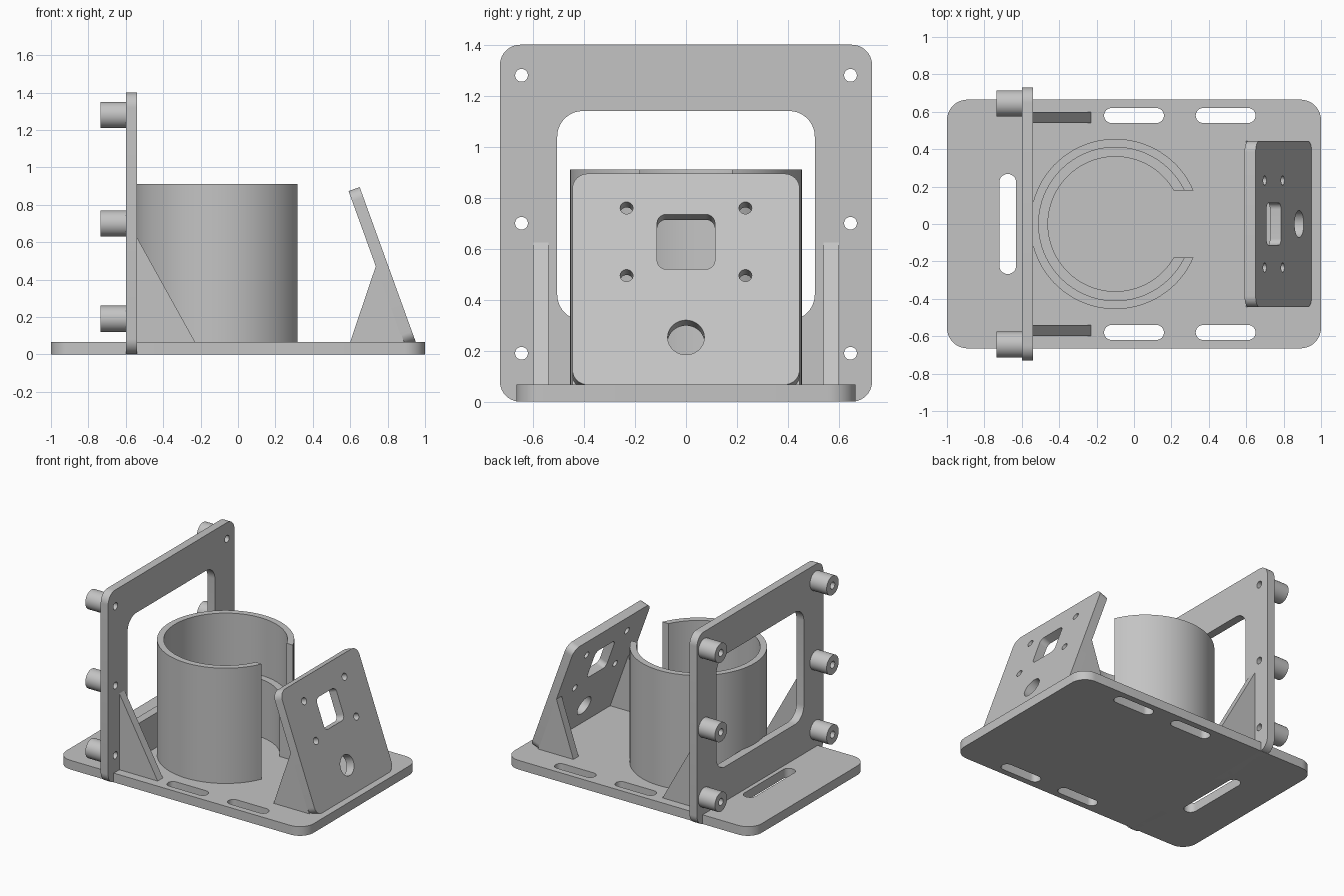
import bpy
import bmesh
from math import pi, sin, cos, asin, hypot, radians
from mathutils import Matrix, Vector

cube = bpy.data.objects.get("Cube")
if cube:
    bpy.data.objects.remove(cube, do_unlink=True)

# One plain grey material
grey = bpy.data.materials.new("plain_grey")
grey.use_nodes = True
colour = (0.55, 0.55, 0.55, 1)
grey.diffuse_color = colour
grey.node_tree.nodes["Principled BSDF"].inputs["Base Color"].default_value = colour

X, Y, Z = Vector((1, 0, 0)), Vector((0, 1, 0)), Vector((0, 0, 1))


def rounded(cx, cy, w, h, r, steps=10):
    """Rounded rectangle; becomes a slot or a circle when r is large."""
    pts = []
    for q, (sx, sy) in enumerate([(1, 1), (-1, 1), (-1, -1), (1, -1)]):
        for i in range(steps + 1):
            a = (q + i / steps) * pi / 2
            p = (cx + sx * (w / 2 - r) + r * cos(a), cy + sy * (h / 2 - r) + r * sin(a))
            if not pts or hypot(p[0] - pts[-1][0], p[1] - pts[-1][1]) > 1e-4:
                pts.append(p)
    if hypot(pts[0][0] - pts[-1][0], pts[0][1] - pts[-1][1]) < 1e-4:
        pts.pop()
    return pts


def circle(cx, cy, r):
    return rounded(cx, cy, 2 * r, 2 * r, r)


def open_ring(cx, outer, inner, half_gap, steps=72):
    """C-shaped outline whose gap faces +x with parallel ends."""
    def arc(r):
        start = asin(half_gap / r)
        angles = [start + (2 * pi - 2 * start) * i / steps for i in range(steps + 1)]
        return [(cx + r * cos(a), r * sin(a)) for a in angles]
    return arc(outer) + arc(inner)[::-1]


def prism(name, outlines, depth, origin=(0, 0, 0), u=X, v=Y):
    """Extrude an outline with holes by depth along u x v."""
    curve = bpy.data.curves.new(name, "CURVE")
    curve.dimensions = "2D"
    curve.fill_mode = "BOTH"
    curve.extrude = depth / 2
    for pts in outlines:
        spline = curve.splines.new("POLY")
        spline.points.add(len(pts) - 1)
        for point, (a, b) in zip(spline.points, pts):
            point.co = (a, b, 0, 1)
        spline.use_cyclic_u = True
    obj = bpy.data.objects.new(name, curve)
    bpy.context.collection.objects.link(obj)
    bpy.ops.object.select_all(action="DESELECT")
    obj.select_set(True)
    bpy.context.view_layer.objects.active = obj
    bpy.ops.object.convert(target="MESH")
    obj = bpy.context.view_layer.objects.active

    n = u.cross(v)
    place = Matrix((u, v, n)).transposed().to_4x4()
    place.translation = Vector(origin) + n * depth / 2
    bm = bmesh.new()
    bm.from_mesh(obj.data)
    bmesh.ops.remove_doubles(bm, verts=bm.verts, dist=1e-5)
    bm.transform(place)
    bmesh.ops.recalc_face_normals(bm, faces=bm.faces)
    bm.to_mesh(obj.data)
    bm.free()
    obj.data.materials.clear()
    obj.data.materials.append(grey)
    bpy.ops.object.shade_smooth_by_angle(angle=radians(30))
    return obj


BASE = 0.067

# Base plate with side slots and a cross slot
slots = [rounded(x, y, 0.32, 0.08, 0.04) for x in (0, 0.49) for y in (-0.58, 0.58)]
slots.append(rounded(-0.675, 0, 0.09, 0.535, 0.045))
prism("base_plate", [rounded(0, 0, 2, 1.33, 0.11)] + slots, BASE)

# Upright frame with window and bolt holes
bolts = [(y, z) for y in (-0.645, 0.645) for z in (0.19, 0.70, 1.28)]
prism("upright_frame",
      [rounded(0, 0.7, 1.46, 1.4, 0.08), rounded(0, 0.73, 1.01, 0.82, 0.1)]
      + [circle(y, z, 0.025) for y, z in bolts],
      0.06, (-0.6, 0, 0), Y, Z)

# Hollow standoffs behind the frame
for i, (y, z) in enumerate(bolts):
    prism(f"standoff_{i + 1}", [circle(y, z, 0.07), circle(y, z, 0.025)],
          0.135, (-0.735, 0, 0), Y, Z)

# Split cylindrical holder with an inner ledge
prism("holder_wall", [open_ring(-0.1, 0.455, 0.41, 0.18)], 0.91 - BASE, (0, 0, BASE))
prism("holder_ledge", [open_ring(-0.1, 0.41, 0.36, 0.18)], 0.49 - BASE, (0, 0, BASE))

# Tilted panel with window, screw holes and a round hole
tilt = radians(19.9)
up = Vector((-sin(tilt), 0, cos(tilt)))
normal = Y.cross(up)
screws = [circle(y, h, 0.025) for y in (-0.233, 0.233) for h in (0.455, 0.737)]
prism("tilted_panel",
      [rounded(0, 0.44, 0.89, 0.88, 0.06), rounded(0, 0.596, 0.226, 0.228, 0.035),
       circle(0, 0.197, 0.072)] + screws,
      0.063, Vector((0.95, 0, BASE)) - normal * 0.063, Y, up)

# Triangular braces on both sides of the frame and the panel
frame_brace = [(-0.54, 0.06), (-0.23, BASE), (-0.54, 0.625)]
panel_brace = [(0.6, BASE), (0.89, 0.06), (0.738, 0.475)]
for side, near_frame, near_panel in (("left", 0.6, 0.445), ("right", -0.54, -0.385)):
    prism(f"frame_brace_{side}", [frame_brace], 0.06, (0, near_frame, 0), X, Z)
    prism(f"panel_brace_{side}", [panel_brace], 0.06, (0, near_panel, 0), X, Z)
